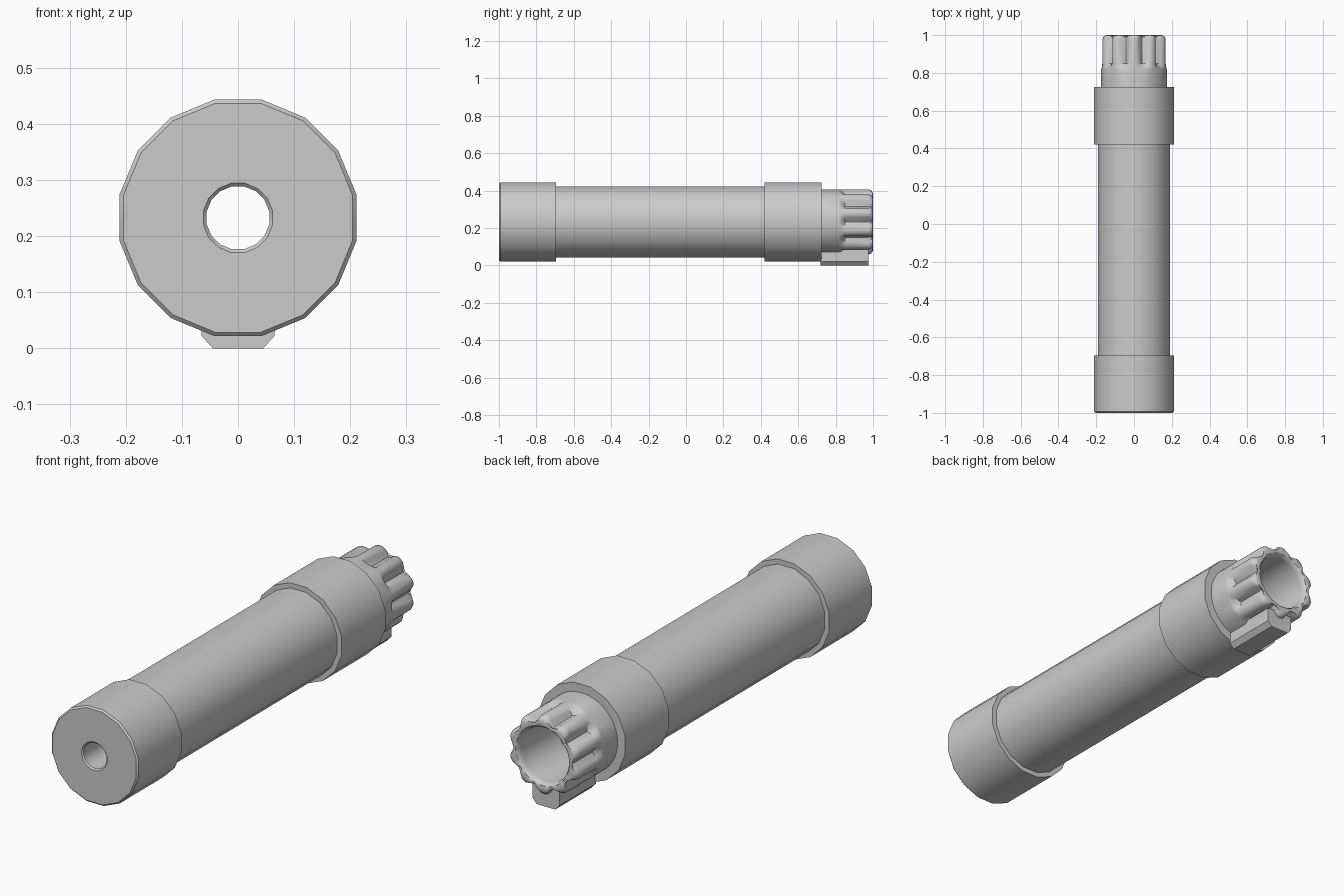
import bpy, bmesh, math

if "Cube" in bpy.data.objects:
    bpy.data.objects.remove(bpy.data.objects["Cube"])

CZ = 0.2325  # height of the tube axis


def finish(bm, name, angle=35):
    bmesh.ops.recalc_face_normals(bm, faces=bm.faces)
    me = bpy.data.meshes.new(name)
    bm.to_mesh(me)
    bm.free()
    ob = bpy.data.objects.new(name, me)
    bpy.context.collection.objects.link(ob)
    bpy.ops.object.select_all(action='DESELECT')
    ob.select_set(True)
    bpy.context.view_layer.objects.active = ob
    bpy.ops.object.shade_smooth_by_angle(angle=math.radians(angle))
    return ob


def lathe(name, profile, sides, radius=lambda r, y, a: r, offset=0.0):
    """Spin a closed (radius, y) profile about the tube axis."""
    bm = bmesh.new()
    rings = []
    for r, y in profile:
        ring = []
        for i in range(sides):
            a = 2 * math.pi * (i + offset) / sides
            rr = radius(r, y, a)
            ring.append(bm.verts.new((rr * math.sin(a), y, CZ + rr * math.cos(a))))
        rings.append(ring)
    for j in range(len(rings)):
        p, q = rings[j], rings[(j + 1) % len(rings)]
        for i in range(sides):
            k = (i + 1) % sides
            bm.faces.new((p[i], p[k], q[k], q[i]))
    return finish(bm, name)


# Main tube with a raised collar at each end and a narrow bore
lathe("tube_body", [
    (0.057, -0.994), (0.063, -1.0), (0.208, -1.0), (0.215, -0.993),
    (0.215, -0.695), (0.193, -0.695), (0.193, 0.42), (0.215, 0.42),
    (0.215, 0.725), (0.057, 0.725)], 16, offset=0.5)


# Fluted end sleeve: ten rounded lobes with grooves between them
def fluted(r, y, a):
    if r < 0.14 or y < 0.825:
        return r
    groove = max(0.0, 0.5 - 0.5 * math.cos(10 * a)) ** 1.6
    depth = 0.034 if r > 0.165 else 0.016
    if y < 0.835:
        depth = 0.004
    return r - depth * groove


lathe("fluted_sleeve", [
    (0.120, 0.72), (0.174, 0.72), (0.174, 0.82), (0.174, 0.83), (0.174, 0.85),
    (0.174, 0.975), (0.169, 0.99), (0.158, 0.998), (0.145, 1.0),
    (0.130, 0.998), (0.122, 0.988), (0.120, 0.975)], 80, fluted)

# Chamfered lug under the sleeve
bm = bmesh.new()
outline = [(-0.045, 0.0), (0.045, 0.0), (0.065, 0.022), (0.065, 0.085),
           (-0.065, 0.085), (-0.065, 0.022)]
face = bm.faces.new([bm.verts.new((x, 0.72, z)) for x, z in outline])
ext = bmesh.ops.extrude_face_region(bm, geom=[face])
for v in ext["geom"]:
    if isinstance(v, bmesh.types.BMVert):
        v.co.y = 0.975
finish(bm, "locating_lug", 30)
